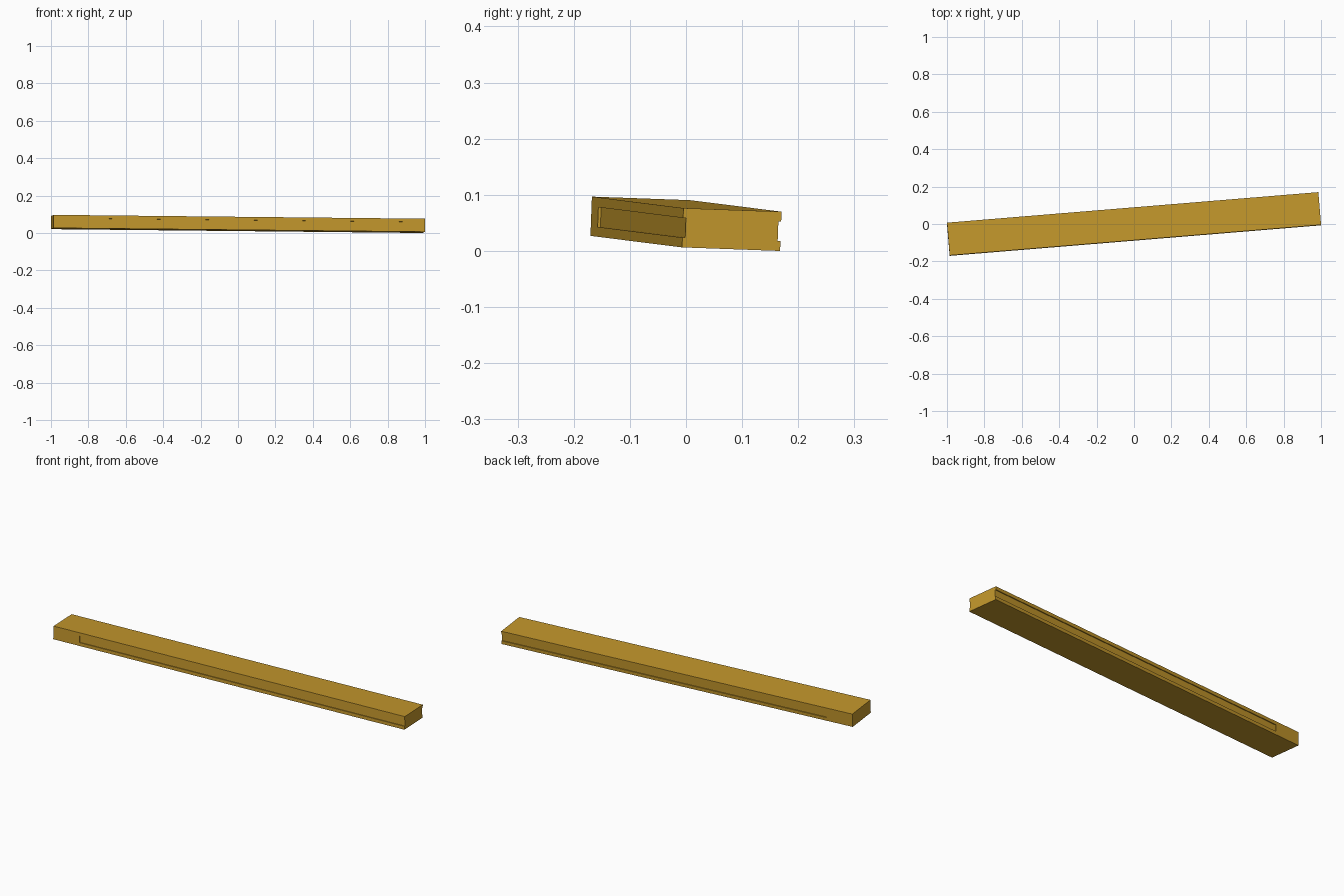
import bpy
import math

if "Cube" in bpy.data.objects:
    bpy.data.objects.remove(bpy.data.objects["Cube"])

L, W, H = 1.992, 0.1755, 0.07          # bar length, width, height
GROOVE_START = -0.848                  # closed end of the side grooves
GROOVE_DEPTH, GROOVE_H = 0.005, 0.035


def box(name, size, loc=(0, 0, 0)):
    bpy.ops.mesh.primitive_cube_add(size=1)
    ob = bpy.context.object
    ob.name = name
    for v in ob.data.vertices:
        v.co = [v.co[i] * size[i] + loc[i] for i in range(3)]
    return ob


# main bar
bar = box("bar", (L, W, H))

# side grooves, open at the +x end, closed near the -x end
end = L / 2 + 0.05
for side, name in ((-1, "front_groove_cutter"), (1, "back_groove_cutter")):
    cutter = box(name, (end - GROOVE_START, 0.1, GROOVE_H),
                 ((end + GROOVE_START) / 2, side * (W / 2 - GROOVE_DEPTH + 0.05), 0))
    cutter.hide_render = True
    mod = bar.modifiers.new(name, 'BOOLEAN')
    mod.operation = 'DIFFERENCE'
    mod.solver = 'EXACT'
    mod.object = cutter
    bpy.context.view_layer.objects.active = bar
    bpy.ops.object.modifier_apply(modifier=mod.name)
    bpy.data.objects.remove(cutter)

# golden finish
gold = bpy.data.materials.new("gold")
gold.diffuse_color = (0.55, 0.31, 0.025, 1)
gold.use_nodes = True
gold.node_tree.nodes["Principled BSDF"].inputs["Base Color"].default_value = gold.diffuse_color
bar.data.materials.clear()
bar.data.materials.append(gold)

# slight turn, pitch and roll of the whole bar, resting on the ground
bar.rotation_euler = (-0.036, 0.0103, math.radians(4.7))
bpy.context.view_layer.update()
bar.location.z = -min((bar.matrix_world @ v.co).z for v in bar.data.vertices)
